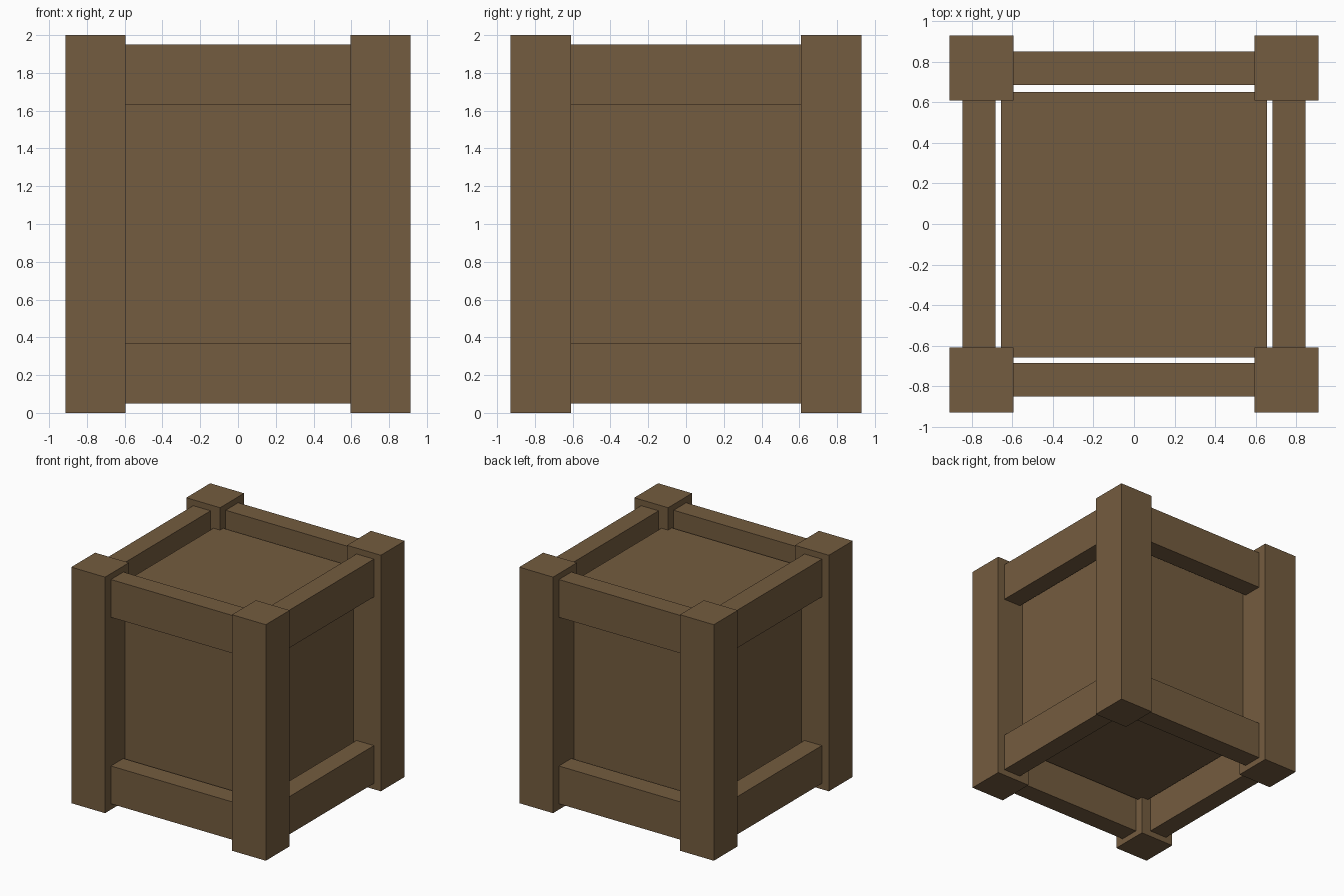
import bpy

if "Cube" in bpy.data.objects:
    bpy.data.objects.remove(bpy.data.objects["Cube"])

wood = bpy.data.materials.new("brown wood")
wood.diffuse_color = (0.175, 0.107, 0.05, 1)
wood.use_nodes = True
wood.node_tree.nodes["Principled BSDF"].inputs["Base Color"].default_value = wood.diffuse_color


def box(name, x, y, z):
    """Axis-aligned box from (min, max) ranges."""
    bpy.ops.mesh.primitive_cube_add(size=1, location=[sum(r) / 2 for r in (x, y, z)])
    ob = bpy.context.object
    ob.name = name
    ob.scale = [r[1] - r[0] for r in (x, y, z)]
    bpy.ops.object.transform_apply(location=False, rotation=False, scale=True)
    ob.data.materials.append(wood)
    return ob


def span(sign, inner, outer):
    return tuple(sorted((sign * inner, sign * outer)))


# Crate body
box("crate_body", (-0.657, 0.657), (-0.66, 0.652), (0.33, 1.81))

# Corner posts
for sx, side in ((-1, "left"), (1, "right")):
    for sy, end in ((-1, "front"), (1, "back")):
        box(f"{end}_{side}_post", span(sx, 0.595, 0.912), span(sy, 0.61, 0.93), (0, 2))

# Top and bottom rails between the posts
for level, z in (("bottom", (0.05, 0.37)), ("top", (1.63, 1.95))):
    for s, side, end in ((-1, "left", "front"), (1, "right", "back")):
        box(f"{level}_{end}_rail", (-0.62, 0.62), span(s, 0.685, 0.852), z)
        box(f"{level}_{side}_rail", span(s, 0.684, 0.847), (-0.635, 0.635), z)
